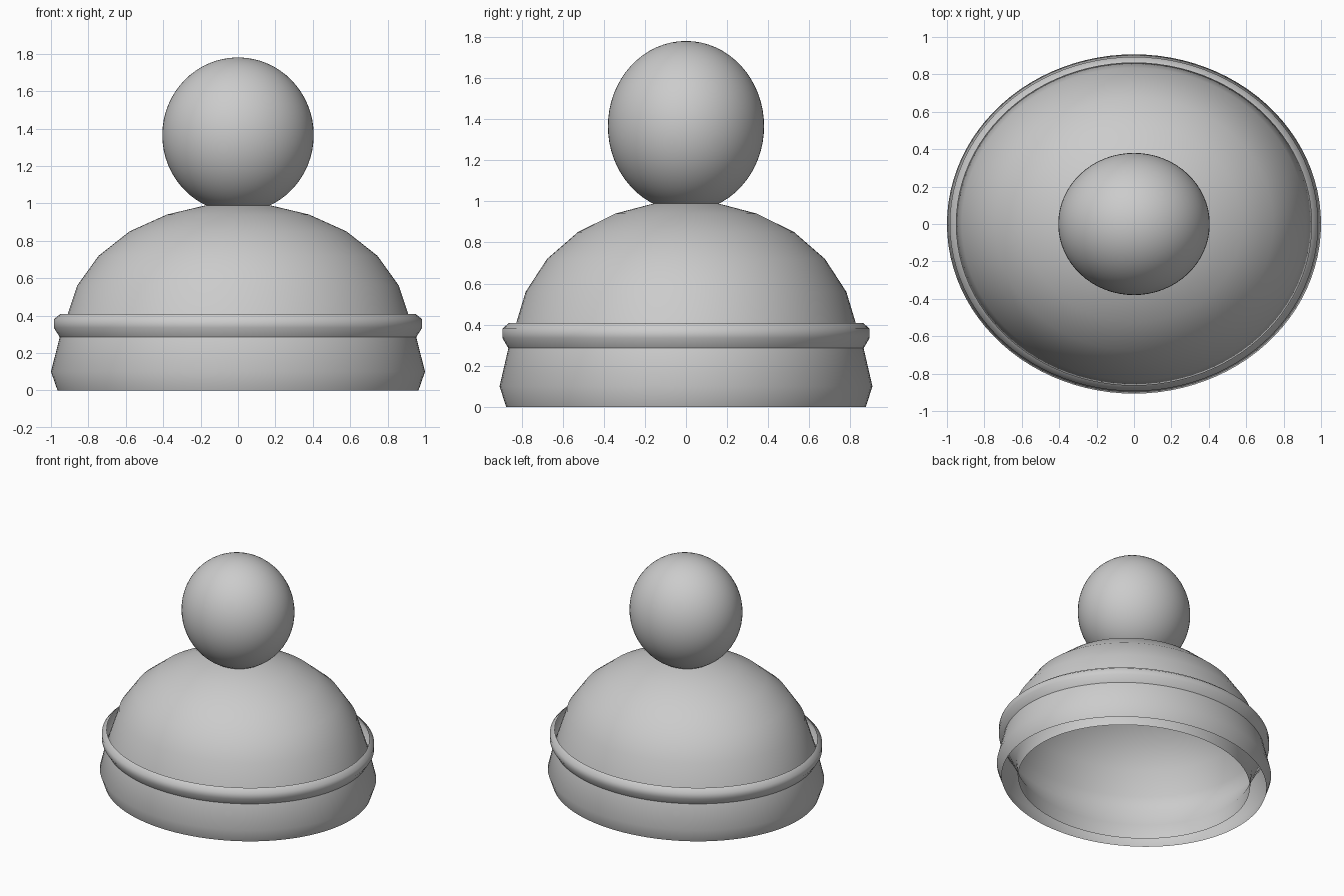
import bpy, bmesh
from math import cos, sin, tau, radians

if "Cube" in bpy.data.objects:
    bpy.data.objects.remove(bpy.data.objects["Cube"])

DEPTH = 0.907  # the hat is slightly oval: y radius / x radius
SIDES = 96


def smooth(obj, angle):
    bpy.ops.object.select_all(action='DESELECT')
    obj.select_set(True)
    bpy.context.view_layer.objects.active = obj
    bpy.ops.object.shade_smooth_by_angle(angle=radians(angle))


def revolve(name, profile, angle=80):
    """Oval surface of revolution from (radius, height) points, bottom to top."""
    bm = bmesh.new()
    rings = []
    for r, z in profile:
        if r == 0:
            rings.append([bm.verts.new((0, 0, z))] * SIDES)
        else:
            rings.append([bm.verts.new((r * cos(tau * i / SIDES),
                                        r * DEPTH * sin(tau * i / SIDES), z))
                          for i in range(SIDES)])
    for low, high in zip(rings, rings[1:]):
        for i in range(SIDES):
            j = (i + 1) % SIDES
            corners = [low[i], low[j], high[j], high[i]]
            bm.faces.new(list(dict.fromkeys(corners)))
    mesh = bpy.data.meshes.new(name)
    bm.to_mesh(mesh)
    bm.free()
    obj = bpy.data.objects.new(name, mesh)
    bpy.context.collection.objects.link(obj)
    smooth(obj, angle)
    return obj


# Knitted crown: open shell running down inside the cuff and touching it
revolve("hat_crown", [(0.845, 0), (0.86, 0.12), (0.951, 0.285),
                      (0.92, 0.38), (0.86, 0.56), (0.745, 0.72), (0.58, 0.85),
                      (0.38, 0.94), (0.17, 0.99), (0, 0.995)])

# Folded cuff: flared band, open at the bottom
revolve("hat_cuff", [(0.965, 0), (1.0, 0.10), (0.953, 0.285)])

# Rolled lip along the top of the cuff
revolve("cuff_lip", [(0.953, 0.285), (0.985, 0.335), (0.985, 0.38), (0.95, 0.408)])

# Pompom
bpy.ops.mesh.primitive_uv_sphere_add(segments=64, ring_count=32, radius=1,
                                     location=(0, 0, 1.365))
pompom = bpy.context.object
pompom.name = "pompom"
pompom.scale = (0.405, 0.38, 0.415)
smooth(pompom, 40)
